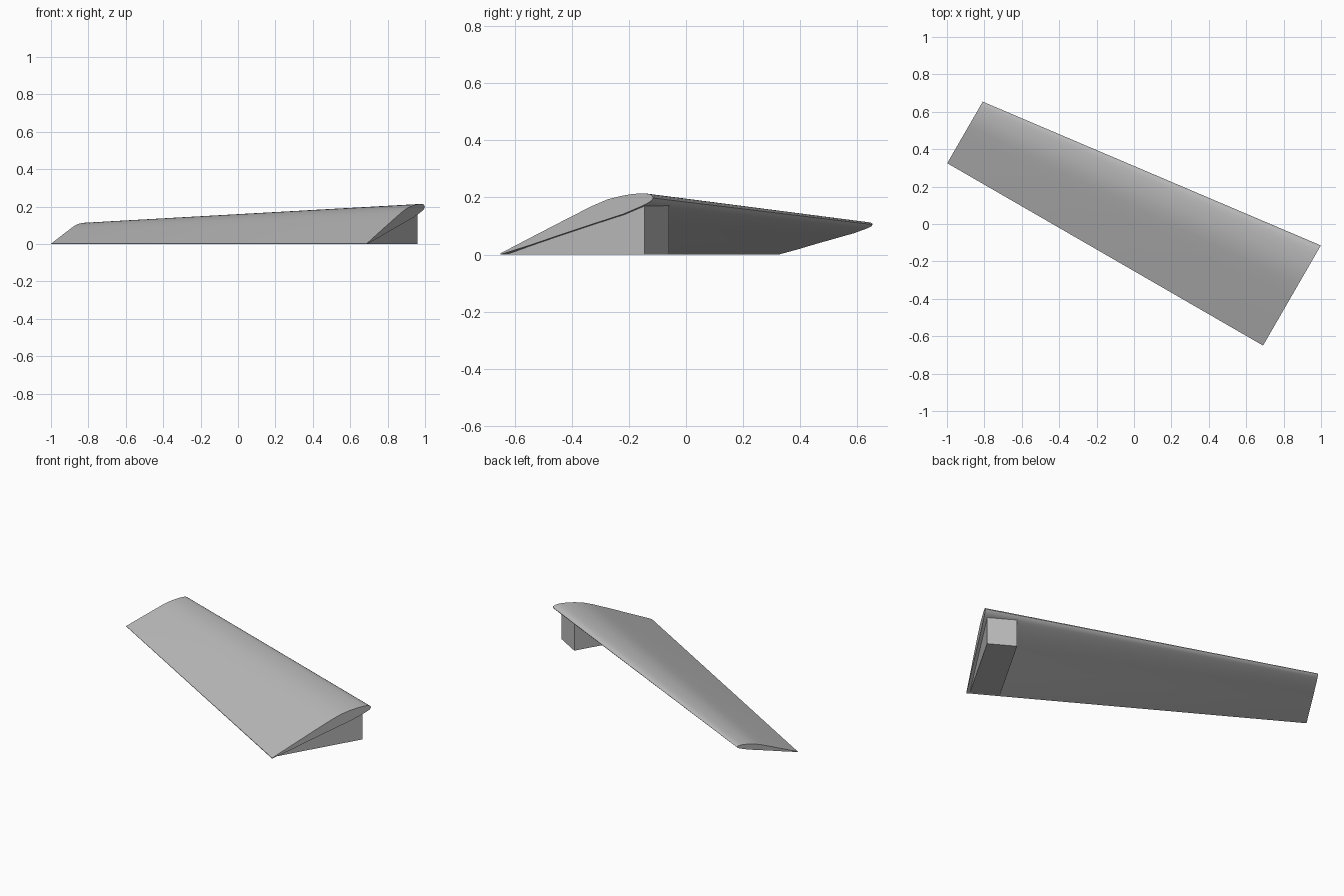
import bpy, math
from mathutils import Vector

cube = bpy.data.objects.get("Cube")
if cube:
    bpy.data.objects.remove(cube)

grey = bpy.data.materials.new("plain_grey")
grey.use_nodes = True
colour = (0.5, 0.5, 0.5, 1)
grey.diffuse_color = colour
grey.node_tree.nodes["Principled BSDF"].inputs["Base Color"].default_value = colour

# Span and chord directions, measured from the root trailing corner
CORNER = Vector((0.69, -0.65, 0))
SPAN = Vector((-math.cos(math.radians(30)), 0.5, 0))
CHORD = Vector((0.5, math.cos(math.radians(30)), 0))
SPAN_LENGTH = 1.95


def place(span, chord, z):
    return CORNER + SPAN * span + CHORD * chord + Vector((0, 0, z))


def loft(name, sections):
    """Skin a closed solid through matching cross-sections."""
    n = len(sections[0])
    verts = [p for section in sections for p in section]
    faces = [tuple(reversed(range(n))), tuple(range(len(verts) - n, len(verts)))]
    for k in range(len(sections) - 1):
        for i in range(n):
            a, b = k * n + i, k * n + (i + 1) % n
            faces.append((a, b, b + n, a + n))
    mesh = bpy.data.meshes.new(name)
    mesh.from_pydata(verts, [], faces)
    mesh.materials.append(grey)
    obj = bpy.data.objects.new(name, mesh)
    bpy.context.collection.objects.link(obj)
    bpy.ops.object.select_all(action="DESELECT")
    obj.select_set(True)
    bpy.context.view_layer.objects.active = obj
    bpy.ops.object.mode_set(mode="EDIT")
    bpy.ops.mesh.select_all(action="SELECT")
    bpy.ops.mesh.normals_make_consistent(inside=False)
    bpy.ops.object.mode_set(mode="OBJECT")
    return obj


# Wing: pitched airfoil, chord fraction and root height, upper then lower
upper = [(0, 0.004), (0.2, 0.06), (0.467, 0.134), (0.60, 0.17), (0.70, 0.193),
         (0.78, 0.204), (0.85, 0.211), (0.91, 0.214), (0.95, 0.214),
         (0.98, 0.211), (0.995, 0.205)]
lower = [(1, 0.198), (0.985, 0.187), (0.95, 0.176), (0.91, 0.166),
         (0.80, 0.141), (0.65, 0.115), (0.39, 0.069), (0.2, 0.034), (0, 0)]
sections = []
for step in range(9):
    t = step / 8
    chord = 0.618 + (0.38 - 0.618) * t
    height = 1 - 0.47 * t
    sections.append([place(SPAN_LENGTH * t, chord * c, height * z)
                     for c, z in upper + lower])
wing = loft("wing", sections)
bpy.ops.object.shade_smooth_by_angle(angle=math.radians(40))

# Support wedge: level base under the root, top buried in the wing
wedge_profile = [(0.012, 0), (0.572, 0), (0.572, 0.175), (0.4, 0.118)]
loft("support_wedge", [[place(w, c, z) for c, z in wedge_profile]
                       for w in (0.018, 0.19)])
